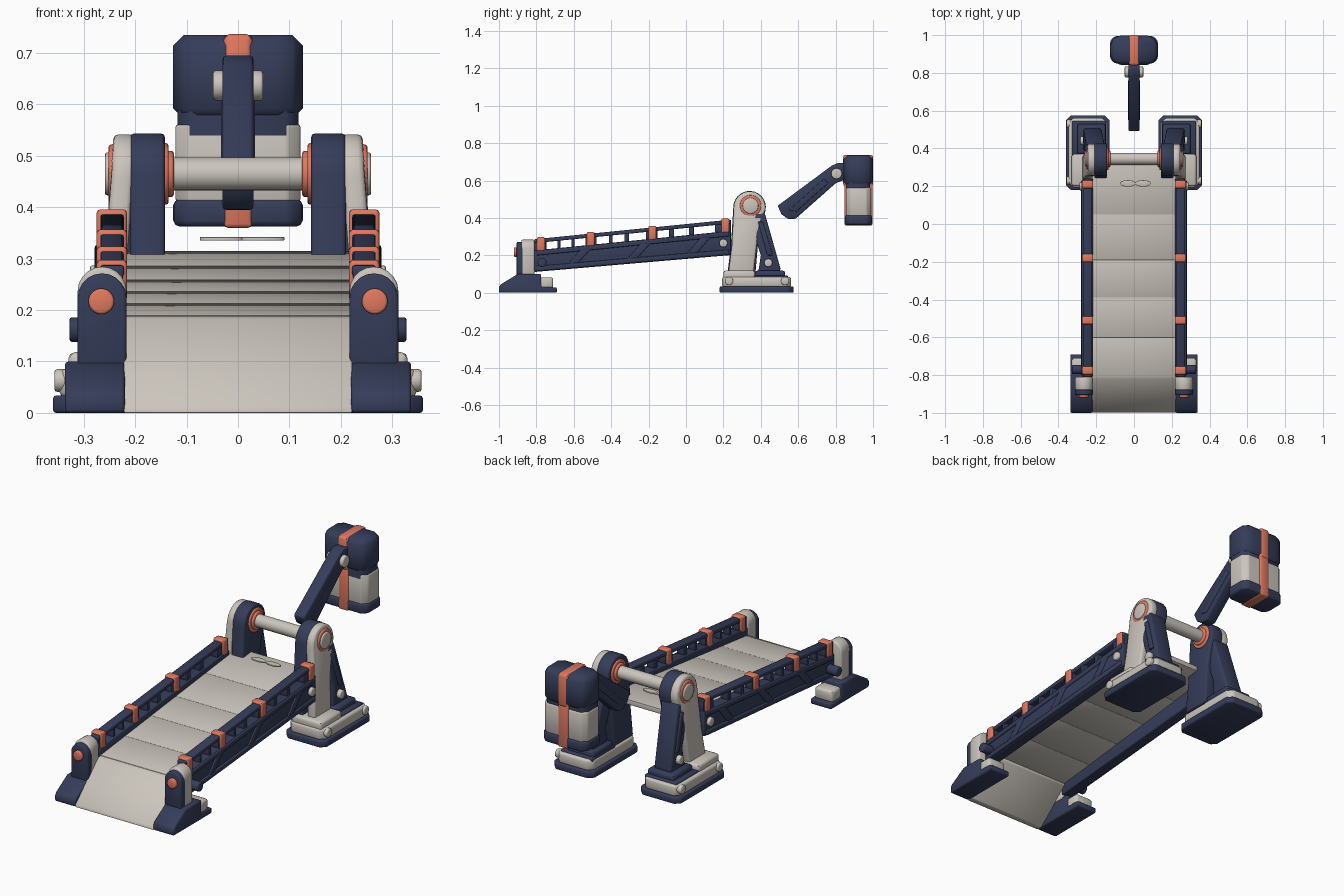
import bpy, bmesh, math

if "Cube" in bpy.data.objects:
    bpy.data.objects.remove(bpy.data.objects["Cube"])


def material(name, rgb):
    m = bpy.data.materials.new(name)
    m.diffuse_color = (*rgb, 1)
    m.use_nodes = True
    m.node_tree.nodes["Principled BSDF"].inputs["Base Color"].default_value = m.diffuse_color
    return m


NAVY = material("navy", (0.036, 0.046, 0.10))
GREY = material("warm grey", (0.60, 0.56, 0.51))
ORANGE = material("orange", (0.75, 0.19, 0.115))


def finish(name, bm, mat, bevel, mirror, segs=2):
    bmesh.ops.recalc_face_normals(bm, faces=bm.faces)
    if bevel:
        edges = [e for e in bm.edges if e.calc_face_angle(0) > 0.6]
        bmesh.ops.bevel(bm, geom=edges, offset=bevel, segments=segs,
                        profile=0.5, affect='EDGES', clamp_overlap=True)
    me = bpy.data.meshes.new(name)
    bm.to_mesh(me)
    bm.free()
    me.materials.append(mat)
    ob = bpy.data.objects.new(name, me)
    bpy.context.collection.objects.link(ob)
    for p in me.polygons:
        p.use_smooth = True
    me.set_sharp_from_angle(angle=math.radians(46))
    if mirror:
        ob.modifiers.new("Mirror", 'MIRROR')
    return ob


def prism(name, pts, a, b, mat, bevel=0.006, mirror=True, axis='X', flare=0, segs=2):
    """Extrude a profile: (y, z) along X, (x, z) along Y, (x, y) along Z."""
    place = {'X': lambda p, t: (t, p[0], p[1]), 'Y': lambda p, t: (p[0], t, p[1]),
             'Z': lambda p, t: (p[0], p[1], t)}[axis]
    bm = bmesh.new()
    lo = [bm.verts.new(place(p, a)) for p in pts]
    hi = [bm.verts.new(place(p, b)) for p in pts]
    bm.faces.new(lo)
    bm.faces.new(hi)
    n = len(pts)
    for i in range(n):
        j = (i + 1) % n
        bm.faces.new((lo[i], lo[j], hi[j], hi[i]))
    for v in bm.verts:  # widen outwards towards the ground
        v.co.x += flare * max(0, 0.5 - v.co.z)
    return finish(name, bm, mat, bevel, mirror, segs)


def box(name, x, y, z, mat, bevel=0.008, mirror=True):
    pts = [(y[0], z[0]), (y[1], z[0]), (y[1], z[1]), (y[0], z[1])]
    return prism(name, pts, x[0], x[1], mat, bevel, mirror)


def disc(name, c, r, a, b, mat, axis='X', mirror=True, bevel=0.005, n=28, squash=1):
    ring = [(c[0] + r * math.cos(2 * math.pi * i / n),
             c[1] + r * squash * math.sin(2 * math.pi * i / n)) for i in range(n)]
    return prism(name, ring, a, b, mat, bevel, mirror, axis)


def arc(cx, cy, r, a0, a1, n=10):
    return [(cx + r * math.cos(math.radians(a0 + (a1 - a0) * i / n)),
             cy + r * math.sin(math.radians(a0 + (a1 - a0) * i / n))) for i in range(n + 1)]


def octagon(x0, x1, y0, y1, c):
    return [(x0 + c, y0), (x1 - c, y0), (x1, y0 + c), (x1, y1 - c),
            (x1 - c, y1), (x0 + c, y1), (x0, y1 - c), (x0, y0 + c)]


# Entry ramp and sloping deck panels
prism("entry_ramp", [(-1, 0), (-0.97, 0), (-0.79, 0.155), (-0.79, 0.19), (-0.82, 0.182), (-0.995, 0.015)],
      -0.222, 0.222, GREY, 0.003, False)


def deck_z(y):
    return 0.19 + 0.113 * (y + 0.8)


seams = [-0.80, -0.60, -0.39, -0.19, 0.05, 0.31]
for i, (y0, y1) in enumerate(zip(seams, seams[1:])):
    prism(f"deck_panel_{i + 1}", [(y0, deck_z(y0) - 0.025), (y1, deck_z(y1) - 0.025),
                                  (y1, deck_z(y1)), (y0, deck_z(y0))],
          -0.222, 0.222, GREY, 0.0015, False)
# Small loose loops above the deck
for s in (-1, 1):
    disc("loose_loop", (0.008 + s * 0.04, 0.215), 0.042, 0.335, 0.342, GREY, 'Z', False, 0.001, squash=0.4)


# Side rails: lower beam, top bar and posts between slots
def top(y):
    return 0.287 + 0.1 * (y + 0.8)


def low(y):
    return 0.112 + 0.086 * (y + 0.8)


def strip(name, y0, y1, f0, f1, x0, x1, mat, bevel=0.005):
    return prism(name, [(y0, f0(y0)), (y1, f0(y1)), (y1, f1(y1)), (y0, f1(y0))], x0, x1, mat, bevel)


Y0, Y1 = -0.81, 0.24
strip("rail_beam", Y0, Y1, low, lambda y: top(y) - 0.060, 0.217, 0.272, NAVY)
strip("rail_top_bar", Y0, Y1, lambda y: top(y) - 0.021, top, 0.222, 0.268, NAVY)
slots = [(-0.747, -0.687), (-0.672, -0.612), (-0.597, -0.537), (-0.478, -0.412), (-0.393, -0.33),
         (-0.305, -0.215), (-0.153, -0.09), (-0.063, 0.015), (0.042, 0.155)]
ends = [Y0] + [v for s in slots for v in s] + [Y1]
for y0, y1 in zip(ends[::2], ends[1::2]):
    strip("rail_post", y0, y1, lambda y: top(y) - 0.065, lambda y: top(y) - 0.015, 0.224, 0.266, NAVY, 0.003)
# Raised ribs on the beam
strip("rail_lower_rib", Y0 + 0.01, Y1 - 0.01, lambda y: low(y) + 0.004, lambda y: low(y) + 0.03, 0.265, 0.281, NAVY)
strip("rail_upper_rib", Y0 + 0.01, Y1 - 0.01, lambda y: top(y) - 0.088, lambda y: top(y) - 0.063, 0.265, 0.279, NAVY)
for y in (-0.64, -0.32, 0.0):
    prism("rail_brace", [(y, low(y) + 0.02), (y + 0.05, low(y) + 0.02),
                         (y + 0.13, top(y) - 0.07), (y + 0.08, top(y) - 0.07)], 0.265, 0.279, NAVY, 0.004)
# Orange clamps
for y in (-0.775, -0.51, -0.18, 0.21):
    box("rail_clamp", (0.216, 0.275), (y - 0.021, y + 0.021), (top(y) - 0.072, top(y) + 0.008), ORANGE, 0.007)
    # dark front and back plates, leaving an orange rim
    for s in (-1, 1):
        box("clamp_plate", (0.224, 0.267), (y + s * 0.021 - 0.003, y + s * 0.021 + 0.003),
            (top(y) - 0.072, top(y) - 0.006), NAVY, 0.002)
# Beam bolts
disc("front_beam_bolt", (-0.77, 0.162), 0.024, 0.25, 0.328, NAVY)
disc("rear_beam_bolt", (0.2, 0.265), 0.022, 0.26, 0.288, GREY)

# Front feet and posts
prism("front_foot", [(-1, 0), (-0.69, 0), (-0.69, 0.028), (-0.775, 0.032), (-0.775, 0.1),
                     (-0.9, 0.1), (-0.99, 0.045), (-1, 0.03)], 0.22, 0.337, NAVY, 0.007)
box("front_foot_block", (0.228, 0.33), (-0.79, -0.71), (0.022, 0.082), GREY, 0.012)
prism("front_post_back", [(0.217, 0.09), (0.312, 0.09)] + arc(0.2645, 0.237, 0.0475, 0, 180),
      -0.88, -0.81, GREY, 0.008, axis='Y')
prism("front_post_face", [(0.217, 0.08), (0.312, 0.08)] + arc(0.2645, 0.224, 0.0475, 0, 180),
      -0.905, -0.87, NAVY, 0.006, axis='Y')
disc("front_post_bolt", (0.266, 0.217), 0.025, -0.92, -0.89, ORANGE, 'Y')

# Rear feet
prism("rear_foot_base", octagon(0.13, 0.36, 0.18, 0.575, 0.025), 0, 0.034, NAVY, 0.006, axis='Z')
prism("rear_foot_plate", octagon(0.143, 0.347, 0.193, 0.562, 0.025), 0.03, 0.085, GREY, 0.01, axis='Z')
box("rear_foot_step", (0.16, 0.33), (0.2, 0.37), (0.07, 0.118), GREY, 0.012)
box("rear_foot_cover", (0.147, 0.328), (0.36, 0.545), (0.07, 0.093), NAVY, 0.006)
box("rear_foot_bracket", (0.15, 0.30), (0.37, 0.53), (0.075, 0.118), NAVY, 0.012)
for y in (0.23, 0.53):
    disc("rear_foot_bolt", (y, 0.063), 0.022, 0.33, 0.357, GREY)

# Rear towers: grey outer cheek, navy inner cheek, navy strut
cheek = [(0.225, 0.09), (0.36, 0.09), (0.385, 0.32)] + arc(0.34, 0.457, 0.085, -10, 180, 14) + [(0.245, 0.25)]
prism("tower_outer_cheek", cheek, 0.2, 0.243, GREY, 0.01, flare=0.08)
prism("tower_inner_cheek", [(0.22, 0.09), (0.37, 0.09), (0.39, 0.32)]
      + arc(0.34, 0.457, 0.087, -10, 180, 14) + [(0.24, 0.25)], 0.142, 0.21, NAVY, 0.008)
strut = [(0.37, 0.43), (0.42, 0.43), (0.505, 0.13), (0.50, 0.1), (0.385, 0.1), (0.40, 0.2), (0.345, 0.37)]
prism("tower_strut", strut, 0.15, 0.245, NAVY, 0.009, flare=0.06)
prism("tower_strut_rib", [(0.385, 0.38), (0.41, 0.38), (0.465, 0.2), (0.435, 0.2)],
      0.235, 0.253, NAVY, 0.004, flare=0.06)
disc("tower_strut_bolt", (0.44, 0.16), 0.022, 0.25, 0.285, GREY)

# Axle with orange collars and grey caps
AX = (0.345, 0.465)
disc("axle", AX, 0.032, -0.14, 0.14, GREY, mirror=False, bevel=0)
disc("axle_inner_collar", AX, 0.045, 0.125, 0.15, ORANGE)
disc("axle_inner_flange", AX, 0.06, 0.135, 0.153, ORANGE)
disc("axle_outer_ring", AX, 0.057, 0.235, 0.252, ORANGE)
disc("axle_cap", AX, 0.042, 0.24, 0.259, GREY)

# Swinging arm
arm = [(0.49, 0.465), (0.51, 0.42), (0.545, 0.395), (0.585, 0.395), (0.80, 0.585), (0.86, 0.61),
       (0.86, 0.69), (0.815, 0.695), (0.78, 0.68)]
prism("arm", arm, -0.03, 0.03, NAVY, 0.007, False)
prism("arm_side_rib", [(0.55, 0.44), (0.59, 0.435), (0.76, 0.585), (0.74, 0.61)], 0.025, 0.033, NAVY, 0.003)
disc("arm_bolt", (0.805, 0.637), 0.029, 0.02, 0.049, GREY)


# Hammer head: navy top, grey body, navy bottom, orange band
def head_block(name, x, y0, y1, z0, z1, c, mat, bevel, segs=2):
    return prism(name, octagon(-x, x, y0, y1, c), z0, z1, mat, bevel, False, 'Z', segs=segs)


head_block("head_top", 0.126, 0.843, 0.998, 0.572, 0.735, 0.034, NAVY, 0.02, 1)
head_block("head_neck", 0.118, 0.855, 0.985, 0.54, 0.60, 0.025, NAVY, 0)
head_block("head_body", 0.122, 0.855, 0.99, 0.41, 0.562, 0.025, GREY, 0.007)
head_block("head_bottom", 0.126, 0.85, 0.995, 0.363, 0.415, 0.025, NAVY, 0.011)
box("head_band_top", (-0.028, 0.028), (0.840, 1.0), (0.57, 0.737), ORANGE, 0.012, False)
box("head_band_lower", (-0.028, 0.028), (0.848, 0.997), (0.36, 0.60), ORANGE, 0.008, False)
